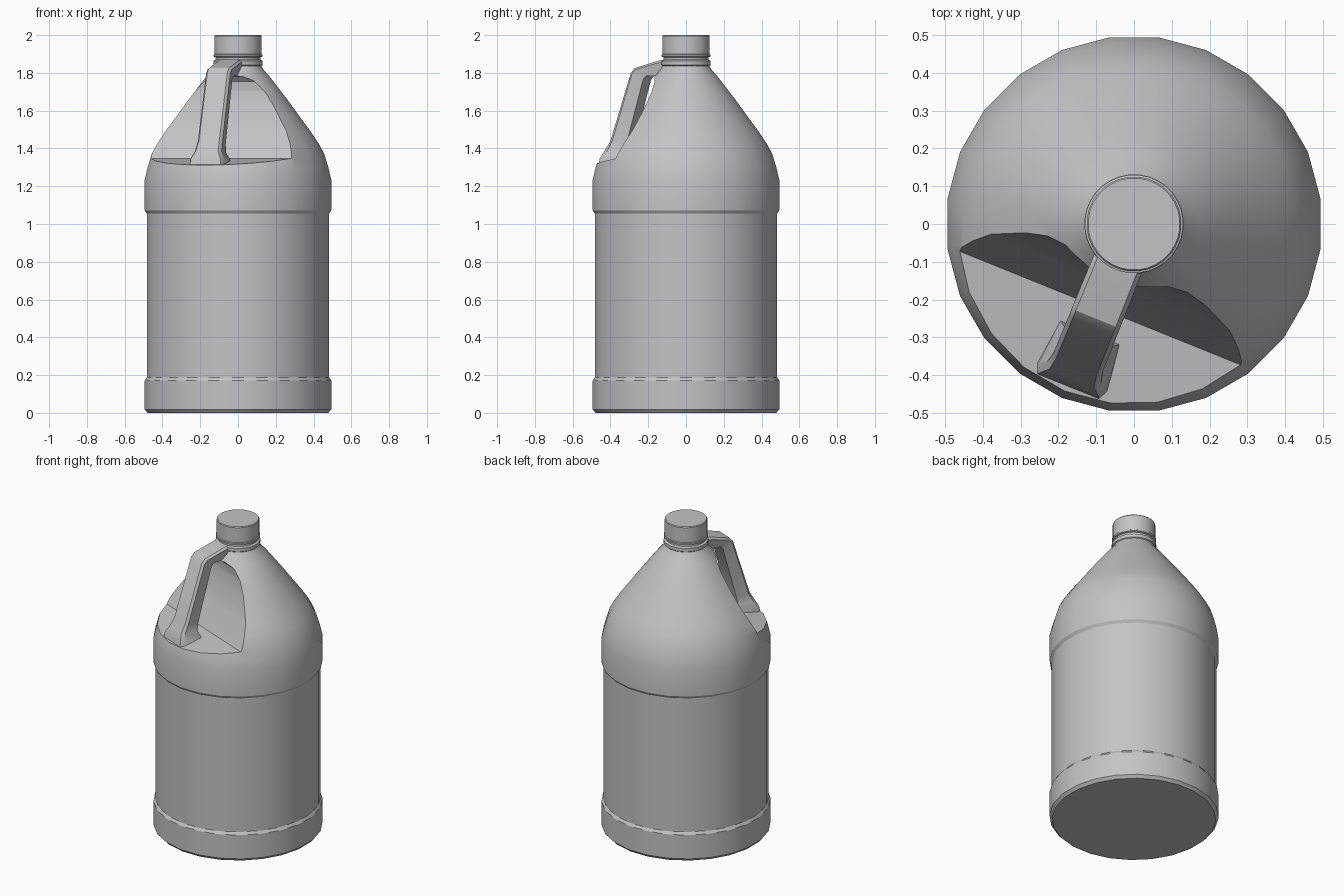
import bpy, bmesh, math
from mathutils import Vector

cube = bpy.data.objects.get("Cube")
if cube:
    bpy.data.objects.remove(cube, do_unlink=True)

grey = bpy.data.materials.new("plain grey")
grey.use_nodes = True
COLOUR = (0.55, 0.55, 0.55, 1.0)
grey.diffuse_color = COLOUR
grey.node_tree.nodes["Principled BSDF"].inputs["Base Color"].default_value = COLOUR

# Handle frame: OUT points away from the axis, SIDE runs across the grip
TURN = math.radians(22)
OUT = Vector((-math.sin(TURN), -math.cos(TURN), 0))
SIDE = Vector((math.cos(TURN), -math.sin(TURN), 0))


def place(d, s, z):
    return OUT * d + SIDE * s + Vector((0, 0, z))


def loft(name, rings):
    """Skin closed rings of equal length and cap both ends."""
    bm = bmesh.new()
    loops = [[bm.verts.new(p) for p in ring] for ring in rings]
    n = len(loops[0])
    for a, b in zip(loops, loops[1:]):
        for i in range(n):
            j = (i + 1) % n
            bm.faces.new((a[i], a[j], b[j], b[i]))
    bm.faces.new(loops[0])
    bm.faces.new(loops[-1])
    bmesh.ops.recalc_face_normals(bm, faces=bm.faces[:])
    mesh = bpy.data.meshes.new(name)
    bm.to_mesh(mesh)
    bm.free()
    mesh.materials.append(grey)
    obj = bpy.data.objects.new(name, mesh)
    bpy.context.collection.objects.link(obj)
    return obj


def lathe(name, profile, sides):
    """Revolve (radius, height) pairs, with flats facing the axes."""
    grow = 1 / math.cos(math.pi / sides)
    angles = [(i + 0.5) * math.tau / sides for i in range(sides)]
    return loft(name, [[Vector((r * grow * math.cos(a), r * grow * math.sin(a), z))
                        for a in angles] for r, z in profile])


def activate(obj):
    bpy.ops.object.select_all(action='DESELECT')
    obj.select_set(True)
    bpy.context.view_layer.objects.active = obj


def smooth(obj, degrees):
    activate(obj)
    bpy.ops.object.shade_smooth_by_angle(angle=math.radians(degrees))


# Bottle body: foot band, recessed label panel, shoulder and neck
body = lathe("bottle_body", [
    (0.478, 0.0), (0.494, 0.018), (0.494, 0.172), (0.483, 0.188),
    (0.483, 1.055), (0.494, 1.072), (0.494, 1.235), (0.478, 1.30),
    (0.457, 1.37), (0.428, 1.425), (0.388, 1.485), (0.333, 1.56),
    (0.275, 1.64), (0.222, 1.71), (0.172, 1.775), (0.137, 1.815),
    (0.125, 1.835), (0.125, 1.85)], 24)

# Grip recess: a sloping concave wall above a shallow floor
recess = [(0.24, 1.347), (0.166, 1.50), (0.13, 1.62), (0.115, 1.70),
          (0.12, 1.755), (0.145, 1.782), (0.70, 1.80), (0.70, 1.285),
          (0.475, 1.312)]
cutter = loft("recess_cutter", [[place(d, s, z) for d, z in recess] for s in (-0.7, 0.7)])
cutter.hide_render = True
cut = body.modifiers.new("grip recess", 'BOOLEAN')
cut.operation = 'DIFFERENCE'
cut.solver = 'EXACT'
cut.object = cutter
activate(body)
bpy.ops.object.modifier_apply(modifier=cut.name)
bpy.data.objects.remove(cutter, do_unlink=True)
smooth(body, 30)

# Handle: outer point, inner point, half width at each station
stations = [
    ((0.08, 1.872), (0.08, 1.785), 0.068),
    ((0.13, 1.866), (0.14, 1.785), 0.068),
    ((0.270, 1.825), (0.205, 1.783), 0.069),
    ((0.292, 1.800), (0.222, 1.765), 0.069),
    ((0.408, 1.440), (0.318, 1.420), 0.070),
    ((0.440, 1.385), (0.325, 1.375), 0.076),
    ((0.459, 1.345), (0.310, 1.335), 0.096),
    ((0.470, 1.270), (0.300, 1.270), 0.105),
]
rings = []
for (do, zo), (di, zi), w in stations:
    dm, zm = do + (di - do) * 0.16, zo + (zi - zo) * 0.16
    rings.append([place(do, -w + 0.012, zo), place(do, w - 0.012, zo), place(dm, w, zm),
                  place(di, w - 0.012, zi), place(di, -w + 0.012, zi), place(dm, -w, zm)])
smooth(loft("handle", rings), 30)

# Collar below the cap
smooth(lathe("neck_ring", [(0.122, 1.835), (0.131, 1.842), (0.131, 1.864), (0.118, 1.870),
                           (0.118, 1.882), (0.130, 1.886), (0.130, 1.896),
                           (0.115, 1.902)], 32), 30)

# Screw cap
smooth(lathe("cap", [(0.125, 1.899), (0.125, 1.995), (0.121, 2.0)], 32), 30)
